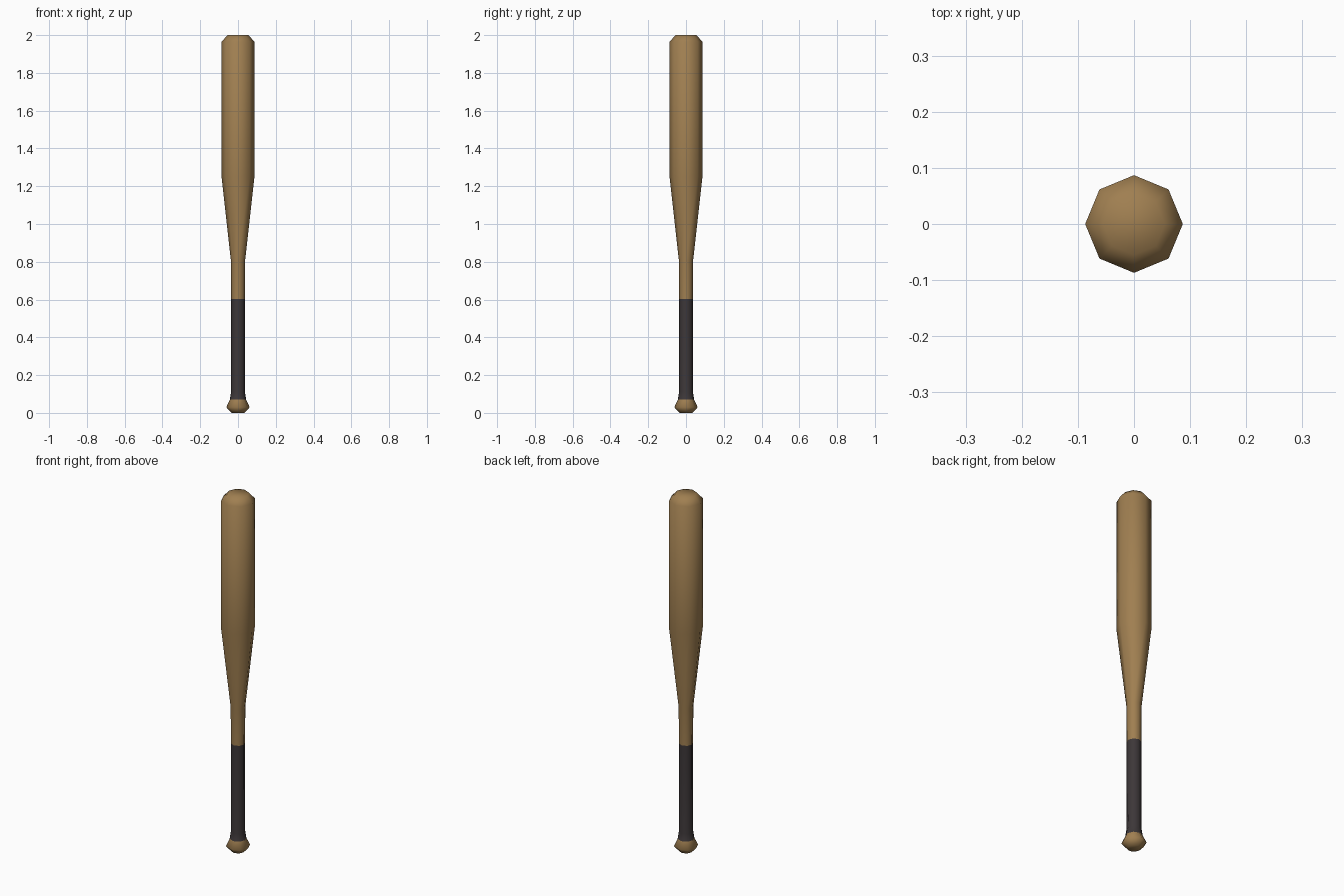
import bpy, bmesh, math

if "Cube" in bpy.data.objects:
    bpy.data.objects.remove(bpy.data.objects["Cube"])

SIDES = 8


def material(name, rgb):
    m = bpy.data.materials.new(name)
    m.diffuse_color = (*rgb, 1.0)
    m.use_nodes = True
    m.node_tree.nodes["Principled BSDF"].inputs["Base Color"].default_value = m.diffuse_color
    return m


wood = material("wood", (0.35, 0.212, 0.082))
tape = material("dark grip tape", (0.046, 0.038, 0.040))

# Bat profile from knob to tip: (radius, height)
profile = [(0.034, 0.0), (0.062, 0.03), (0.043, 0.07), (0.037, 0.11),
           (0.036, 0.603), (0.038, 0.81), (0.087, 1.25),
           (0.087, 1.965), (0.055, 2.0)]
GRIP_LOW, GRIP_HIGH = 0.07, 0.603

# Lathe the profile into an eight-sided body
bm = bmesh.new()
rings = [[bm.verts.new((r * math.cos(math.tau * i / SIDES),
                        r * math.sin(math.tau * i / SIDES), z))
          for i in range(SIDES)] for r, z in profile]
for a, b in zip(rings, rings[1:]):
    for i in range(SIDES):
        j = (i + 1) % SIDES
        bm.faces.new((a[i], a[j], b[j], b[i]))

# End caps
bm.faces.new(rings[0][::-1])
bm.faces.new(rings[-1])

# Grip tape covers the handle between two heights
for f in bm.faces:
    f.smooth = True
    z = f.calc_center_median().z
    f.material_index = 1 if GRIP_LOW < z < GRIP_HIGH else 0

mesh = bpy.data.meshes.new("bat")
bm.to_mesh(mesh)
bm.free()
mesh.materials.append(wood)
mesh.materials.append(tape)
bat = bpy.data.objects.new("bat", mesh)
bpy.context.collection.objects.link(bat)
